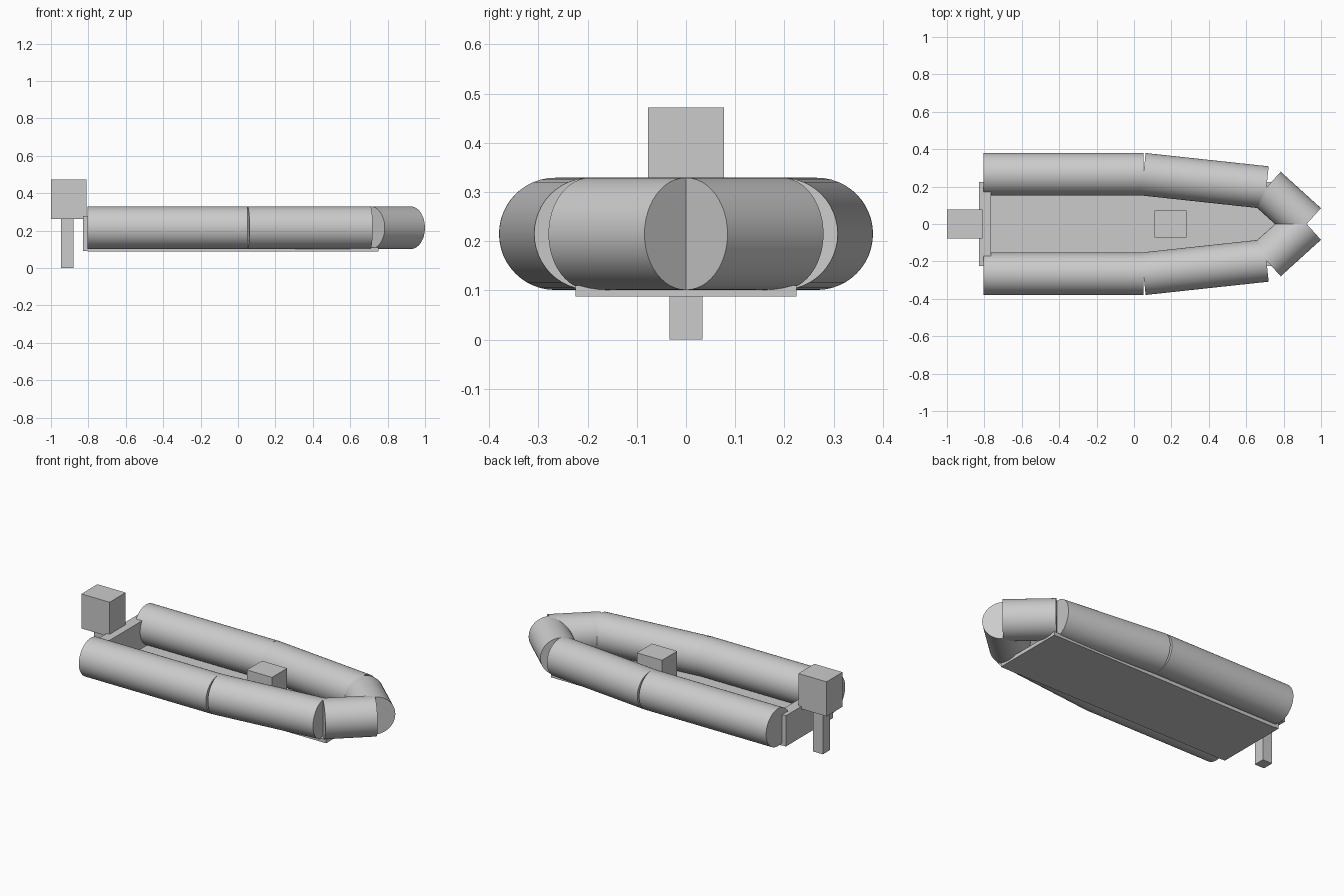
import bpy
from mathutils import Vector

if "Cube" in bpy.data.objects:
    bpy.data.objects.remove(bpy.data.objects["Cube"])

grey = bpy.data.materials.new("light_grey")
grey.diffuse_color = (0.6, 0.6, 0.6, 1)
grey.use_nodes = True
grey.node_tree.nodes["Principled BSDF"].inputs["Base Color"].default_value = grey.diffuse_color

TUBE_RADIUS = 0.114
TUBE_Z = 0.215


def box(name, low, high):
    """Axis-aligned box between two opposite corners."""
    low, high = Vector(low), Vector(high)
    bpy.ops.mesh.primitive_cube_add(size=1, location=(low + high) / 2)
    obj = bpy.context.object
    obj.name = name
    obj.scale = high - low
    bpy.ops.object.transform_apply(location=False, rotation=False, scale=True)
    obj.data.materials.append(grey)


def tube(name, start, end):
    """Flat-capped round tube between two plan points."""
    a, b = Vector((*start, TUBE_Z)), Vector((*end, TUBE_Z))
    bpy.ops.mesh.primitive_cylinder_add(
        vertices=48, radius=TUBE_RADIUS, depth=(b - a).length, location=(a + b) / 2)
    obj = bpy.context.object
    obj.name = name
    obj.rotation_euler = (b - a).to_track_quat('Z', 'Y').to_euler()
    bpy.ops.object.shade_smooth_by_angle()
    obj.data.materials.append(grey)


# Inflatable hull: three straight tubes per side, meeting at the bow
path = [(-0.805, 0.266), (0.05, 0.266), (0.708, 0.195), (0.923, 0.0)]
names = ["side_tube", "forward_tube", "bow_tube"]
for side, sign in (("left", 1), ("right", -1)):
    for name, (x0, y0), (x1, y1) in zip(names, path, path[1:]):
        tube(f"{side}_{name}", (x0, y0 * sign), (x1, y1 * sign))

# Floor board, transom and seat
box("floor", (-0.805, -0.225, 0.088), (0.75, 0.225, 0.11))
box("transom", (-0.83, -0.225, 0.09), (-0.765, 0.225, 0.277))
box("seat", (0.11, -0.073, 0.1), (0.28, 0.073, 0.305))

# Outboard motor
box("motor_housing", (-1.0, -0.077, 0.262), (-0.81, 0.077, 0.472))
box("motor_leg", (-0.945, -0.034, 0.0), (-0.88, 0.034, 0.28))
